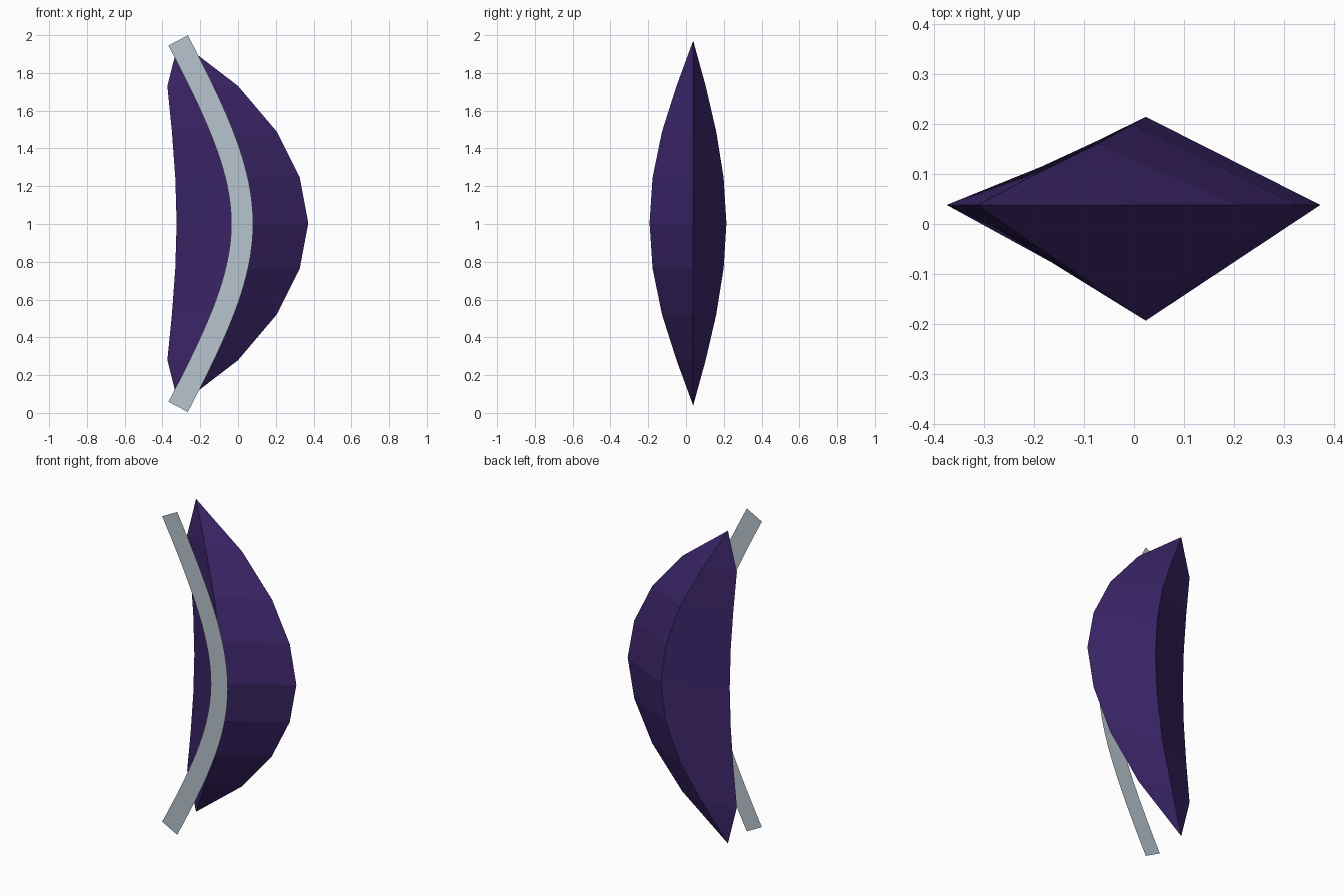
import bpy
import bmesh
from mathutils import Vector

cube = bpy.data.objects.get("Cube")
if cube:
    bpy.data.objects.remove(cube, do_unlink=True)


def material(name, colour):
    mat = bpy.data.materials.new(name)
    mat.use_nodes = True
    mat.diffuse_color = colour
    mat.node_tree.nodes["Principled BSDF"].inputs["Base Color"].default_value = colour
    return mat


def add_object(name, bm, mat):
    mesh = bpy.data.meshes.new(name)
    bm.to_mesh(mesh)
    bm.free()
    mesh.materials.append(mat)
    obj = bpy.data.objects.new(name, mesh)
    bpy.context.collection.objects.link(obj)
    return obj


purple = material("dark purple", (0.045, 0.019, 0.142, 1))
silver = material("pale silver", (0.47, 0.55, 0.61, 1))
MID_Z = 1.005
EDGE_Y = 0.038

# Crescent body: diamond rings (height from middle, left x, right x, front y, back y)
half = [(0.0, -0.325, 0.372, -0.193, 0.214),
        (0.24, -0.332, 0.327, -0.177, 0.199),
        (0.484, -0.35, 0.205, -0.127, 0.16),
        (0.726, -0.374, 0.0, -0.05, 0.104)]
levels = [(-h, *rest) for h, *rest in reversed(half[1:])] + half
bm = bmesh.new()
rings = []
for h, x0, x1, front, back in levels:
    xm, z = (x0 + x1) / 2, MID_Z + h
    corners = [(x0, EDGE_Y), (xm, front), (x1, EDGE_Y), (xm, back)]
    rings.append([bm.verts.new((x, y, z)) for x, y in corners])
for low, high in zip(rings, rings[1:]):
    for i in range(4):
        j = (i + 1) % 4
        bm.faces.new((low[i], low[j], high[j], high[i]))

# Pointed ends of the crescent
for ring, side in ((rings[0], -1), (rings[-1], 1)):
    tip = bm.verts.new((-0.313, EDGE_Y, MID_Z + side * 0.966))
    for i in range(4):
        bm.faces.new((ring[i], ring[(i + 1) % 4], tip))
bmesh.ops.recalc_face_normals(bm, faces=bm.faces)
add_object("crescent_body", bm, purple)

# Flat curved band in front of the body, swept along a cubic path
RIBBON_Y = -0.214
HALF_WIDTH = 0.058
STEPS = 32
path = [Vector(p) for p in ((-0.317, 1.972), (0.135, 1.11), (0.135, 0.894), (-0.317, 0.032))]
bm = bmesh.new()
pairs = []
for k in range(STEPS + 1):
    t = k / STEPS
    u = 1 - t
    point = u**3 * path[0] + 3 * u * u * t * path[1] + 3 * u * t * t * path[2] + t**3 * path[3]
    tangent = (u * u * (path[1] - path[0]) + 2 * u * t * (path[2] - path[1])
               + t * t * (path[3] - path[2])).normalized()
    across = Vector((-tangent.y, tangent.x)) * HALF_WIDTH
    pairs.append([bm.verts.new((p.x, RIBBON_Y, p.y)) for p in (point - across, point + across)])
for a, b in zip(pairs, pairs[1:]):
    bm.faces.new((a[0], b[0], b[1], a[1]))
bmesh.ops.recalc_face_normals(bm, faces=bm.faces)
bm.normal_update()
for face in bm.faces:
    if face.normal.y > 0:
        face.normal_flip()
add_object("front_band", bm, silver)
